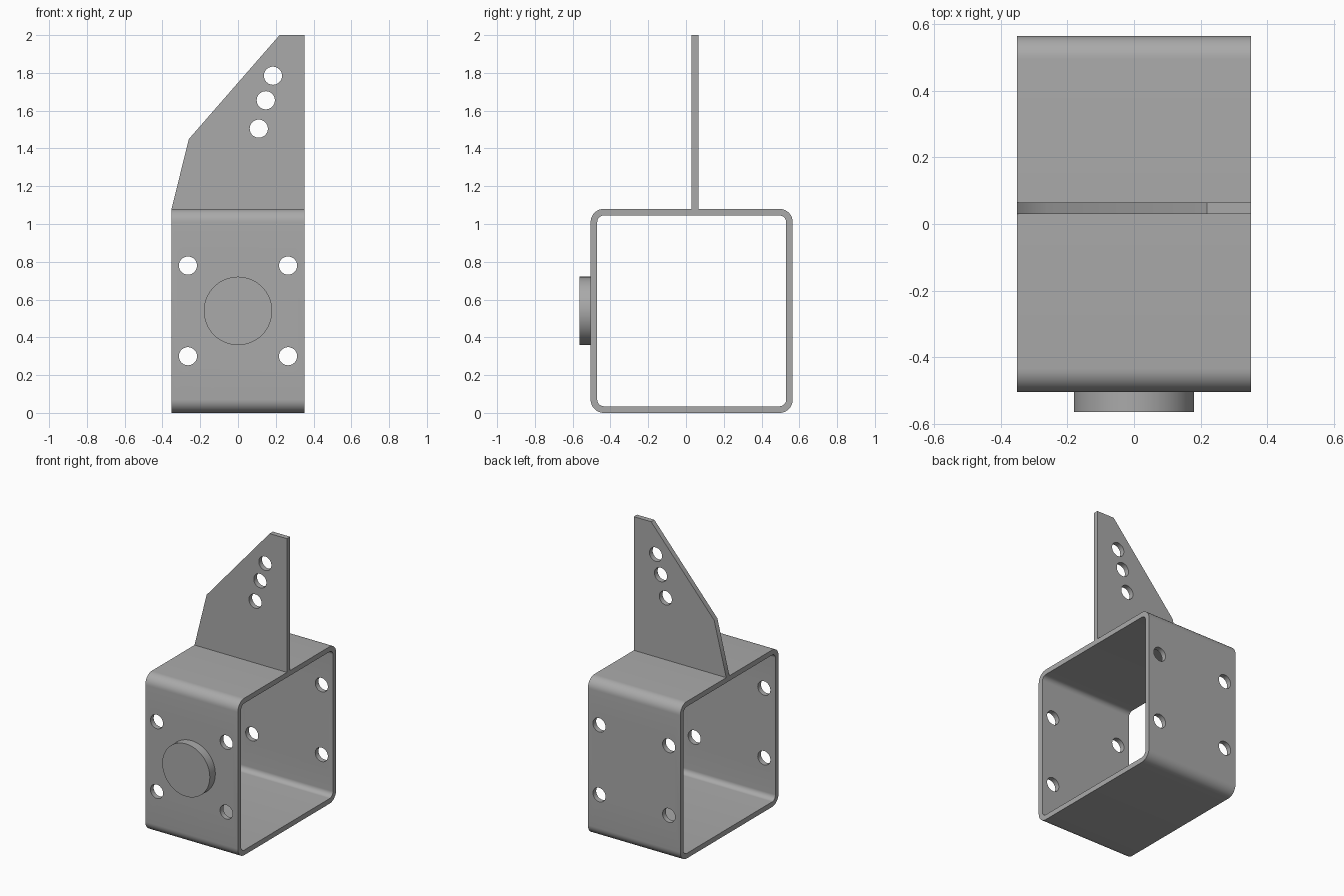
import bpy, bmesh
from math import sin, cos, pi, radians
from mathutils import Vector

cube = bpy.data.objects.get("Cube")
if cube:
    bpy.data.objects.remove(cube, do_unlink=True)

steel = bpy.data.materials.new("grey steel")
steel.use_nodes = True
GREY = (0.4, 0.4, 0.4, 1)
steel.diffuse_color = GREY
steel.node_tree.nodes["Principled BSDF"].inputs["Base Color"].default_value = GREY

HALF = 0.352            # half width of the bracket
Y0, Y1, TOP = -0.505, 0.565, 1.08
WALL = 0.035


def finish(name, bm):
    bmesh.ops.recalc_face_normals(bm, faces=bm.faces)
    mesh = bpy.data.meshes.new(name)
    bm.to_mesh(mesh)
    bm.free()
    mesh.materials.append(steel)
    ob = bpy.data.objects.new(name, mesh)
    bpy.context.collection.objects.link(ob)
    return ob


def add_prism(bm, outline, ya, yb):
    """Extrude an (x, z) outline along y."""
    face = bm.faces.new([bm.verts.new((x, ya, z)) for x, z in outline])
    new = bmesh.ops.extrude_face_region(bm, geom=[face])["geom"]
    verts = [v for v in new if isinstance(v, bmesh.types.BMVert)]
    bmesh.ops.translate(bm, verts=verts, vec=(0, yb - ya, 0))


def circle(x, z, r, n=40):
    return [(x + r * cos(2 * pi * i / n), z + r * sin(2 * pi * i / n)) for i in range(n)]


def rounded(inset, r, n=10):
    """Rounded (y, z) section of the tube."""
    lo_y, hi_y, lo_z, hi_z = Y0 + inset, Y1 - inset, inset, TOP - inset
    centres = [(hi_y - r, hi_z - r), (lo_y + r, hi_z - r), (lo_y + r, lo_z + r), (hi_y - r, lo_z + r)]
    return [(y + r * cos(a), z + r * sin(a))
            for k, (y, z) in enumerate(centres)
            for a in [(k + i / n) * pi / 2 for i in range(n + 1)]]


def drill(ob, holes, r):
    """Bore round holes along y."""
    bm = bmesh.new()
    for x, z in holes:
        add_prism(bm, circle(x, z, r), -1, 1)
    cutter = finish(ob.name + "_hole_cutter", bm)
    cutter.hide_render = True
    cutter.hide_viewport = True
    cutter.display_type = 'WIRE'
    mod = ob.modifiers.new("holes", 'BOOLEAN')
    mod.operation, mod.solver, mod.object = 'DIFFERENCE', 'EXACT', cutter
    deps = bpy.context.evaluated_depsgraph_get()
    mesh = bpy.data.meshes.new_from_object(ob.evaluated_get(deps))
    ob.modifiers.clear()
    ob.data = mesh
    bpy.data.objects.remove(cutter, do_unlink=True)


# Square tube with rounded corners, open at both sides
bm = bmesh.new()
loops = [[bm.verts.new((x, y, z)) for y, z in rounded(inset, r)]
         for x, inset, r in ((-HALF, 0, 0.07), (HALF, 0, 0.07), (HALF, WALL, 0.035), (-HALF, WALL, 0.035))]
for k, a in enumerate(loops):
    b = loops[(k + 1) % 4]
    for i in range(len(a)):
        j = (i + 1) % len(a)
        bm.faces.new((a[i], a[j], b[j], b[i]))
tube = finish("square_tube", bm)
drill(tube, [(sx * 0.265, z) for sx in (-1, 1) for z in (0.3, 0.78)], 0.048)

# Upright fin with three holes
bm = bmesh.new()
add_prism(bm, [(-HALF, TOP - 0.01), (HALF, TOP - 0.01), (HALF, 2), (0.22, 2),
               (-0.26, 1.45), (-HALF, TOP)], 0.03, 0.065)
fin = finish("upright_fin", bm)
drill(fin, [(0.185, 1.785), (0.147, 1.655), (0.11, 1.505)], 0.048)

# Round boss on the front wall
bm = bmesh.new()
add_prism(bm, circle(0, 0.54, 0.181, 64), -0.565, Y0 + 0.01)
boss = finish("front_boss", bm)

# Smooth curved surfaces, keep edges crisp
for ob in (tube, fin, boss):
    bpy.ops.object.select_all(action='DESELECT')
    ob.select_set(True)
    bpy.context.view_layer.objects.active = ob
    bpy.ops.object.shade_smooth_by_angle(angle=radians(30))
